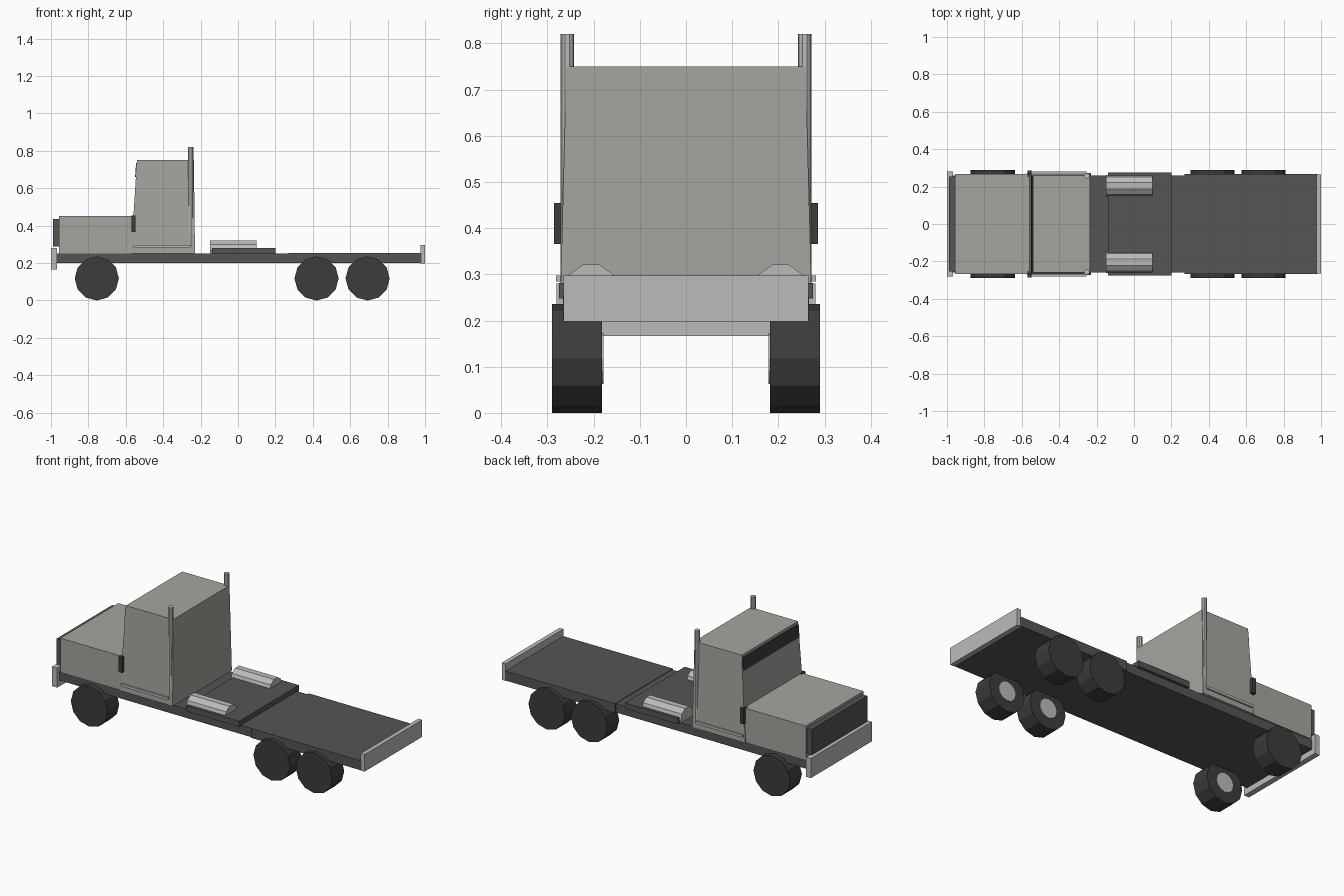
import bpy, bmesh, math
from mathutils import Matrix

if "Cube" in bpy.data.objects:
    bpy.data.objects.remove(bpy.data.objects["Cube"])


def material(name, v):
    m = bpy.data.materials.new(name)
    m.diffuse_color = (*v, 1)
    m.use_nodes = True
    m.node_tree.nodes["Principled BSDF"].inputs["Base Color"].default_value = m.diffuse_color
    return m


PAINT = material("cab_paint", (0.37, 0.38, 0.34))
DARK = material("dark_frame", (0.09, 0.09, 0.09))
RUBBER = material("rubber", (0.045, 0.045, 0.048))
METAL = material("metal", (0.5, 0.5, 0.5))


def finish(name, bm, mat):
    bmesh.ops.recalc_face_normals(bm, faces=bm.faces)
    me = bpy.data.meshes.new(name)
    bm.to_mesh(me)
    bm.free()
    me.materials.append(mat)
    ob = bpy.data.objects.new(name, me)
    bpy.context.collection.objects.link(ob)
    return ob


def taper(name, low, high, mat):
    """Block between two level rectangles given as (x0, x1, y0, y1, z)."""
    bm = bmesh.new()
    rings = []
    for x0, x1, y0, y1, z in (low, high):
        rings.append([bm.verts.new((x, y, z)) for x, y in
                      ((x0, y0), (x1, y0), (x1, y1), (x0, y1))])
    a, b = rings
    bm.faces.new(a)
    bm.faces.new(b)
    for i in range(4):
        j = (i + 1) % 4
        bm.faces.new((a[i], a[j], b[j], b[i]))
    return finish(name, bm, mat)


def box(name, x0, x1, y0, y1, z0, z1, mat):
    return taper(name, (x0, x1, y0, y1, z0), (x0, x1, y0, y1, z1), mat)


def cylinder(name, centre, r, depth, sides, axis, mat, spin=0.0):
    bm = bmesh.new()
    turn = {'X': Matrix.Rotation(math.pi / 2, 4, 'Y'),
            'Y': Matrix.Rotation(math.pi / 2, 4, 'X'),
            'Z': Matrix.Identity(4)}[axis]
    bmesh.ops.create_cone(bm, cap_ends=True, segments=sides, radius1=r, radius2=r,
                          depth=depth, matrix=Matrix.Translation(centre) @ turn
                          @ Matrix.Rotation(spin, 4, 'Z'))
    return finish(name, bm, mat)


# Frame and rear bed
box("front_frame", -0.97, 0.27, -0.258, 0.258, 0.2, 0.252, DARK)
box("rear_bed", 0.27, 0.98, -0.266, 0.266, 0.2, 0.255, DARK)
box("tail_board", 0.975, 1.0, -0.265, 0.265, 0.198, 0.297, METAL)

# Bonnet, grille and bumper
box("bonnet", -0.957, -0.555, -0.266, 0.266, 0.252, 0.452, PAINT)
box("grille", -0.988, -0.955, -0.255, 0.255, 0.288, 0.437, DARK)
box("front_bumper", -1.0, -0.968, -0.28, 0.28, 0.166, 0.28, METAL)

# Tapered cab with a dark windscreen strip under the roof
taper("cab", (-0.572, -0.23, -0.272, 0.272, 0.252),
      (-0.54, -0.236, -0.259, 0.259, 0.75), PAINT)
taper("windscreen", (-0.550, -0.53, -0.258, 0.258, 0.66),
      (-0.545, -0.525, -0.257, 0.257, 0.735), RUBBER)

# Deck plate behind the cab
box("deck_plate", -0.14, 0.2, -0.275, 0.275, 0.248, 0.281, DARK)

for s, side in ((1, "left"), (-1, "right")):
    # Cab side fittings
    ya, yb = sorted((s * 0.26, s * 0.281))
    box(side + "_step_trim", -0.56, -0.255, ya, yb, 0.284, 0.298, METAL)
    ya, yb = sorted((s * 0.25, s * 0.286))
    box(side + "_mirror", -0.57, -0.547, ya, yb, 0.366, 0.455, RUBBER)
    cylinder(side + "_exhaust_stack", (-0.252, s * 0.257, 0.535), 0.0148, 0.57,
             10, 'Z', METAL)
    # Tank half sunk in the deck
    cylinder(side + "_tank", (-0.025, s * 0.205, 0.266), 0.058, 0.25, 10, 'X', METAL)
    # Wheels with inner hub discs
    for x, place in ((-0.755, "front"), (0.42, "middle"), (0.693, "rear")):
        cylinder(f"{side}_{place}_wheel", (x, s * 0.236, 0.118), 0.118, 0.108,
                 12, 'Y', RUBBER)
        cylinder(f"{side}_{place}_hub", (x, s * 0.2, 0.118), 0.055, 0.042,
                 12, 'Y', METAL)
